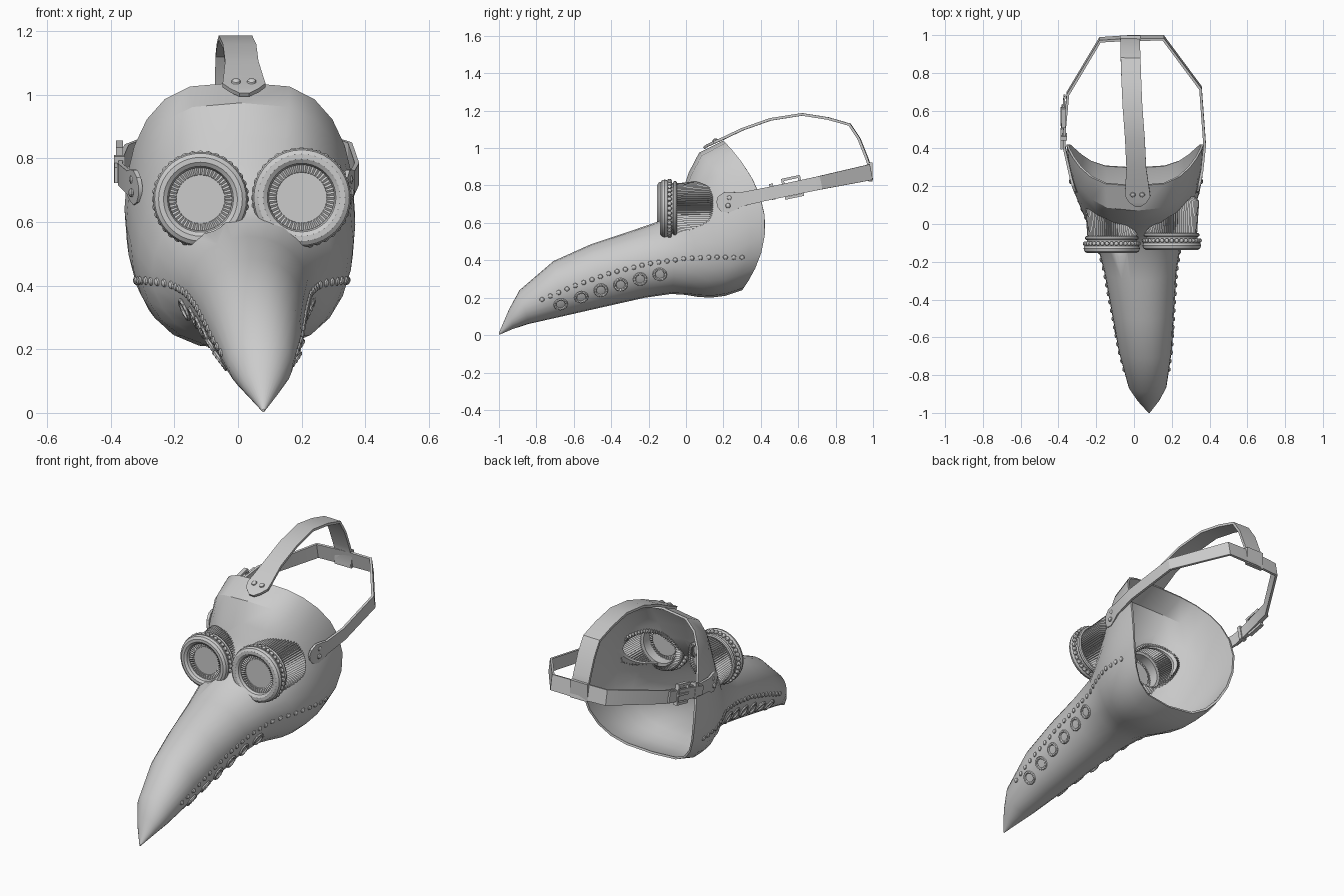
import bpy, bmesh, math
from mathutils import Vector, Matrix
from mathutils.bvhtree import BVHTree

if "Cube" in bpy.data.objects:
    bpy.data.objects.remove(bpy.data.objects["Cube"])

V = Vector


def add(name, bm, solid=0, offset=0):
    bmesh.ops.recalc_face_normals(bm, faces=bm.faces)
    me = bpy.data.meshes.new(name)
    bm.to_mesh(me)
    ob = bpy.data.objects.new(name, me)
    bpy.context.collection.objects.link(ob)
    if solid:
        m = ob.modifiers.new("thickness", 'SOLIDIFY')
        m.thickness, m.offset = solid, offset
    return ob


def loft(bm, rings, closed=True):
    n = len(rings[0])
    for a, b in zip(rings, rings[1:]):
        for i in range(n if closed else n - 1):
            j = (i + 1) % n
            bm.faces.new((a[i], a[j], b[j], b[i]))


def aim(loc, normal, scale=(1, 1, 1)):
    rot = V(normal).to_track_quat('Z', 'Y').to_matrix().to_4x4()
    return Matrix.Translation(loc) @ rot @ Matrix.Diagonal((*scale, 1))


def dome(bm, loc, normal, r, flat=0.7):
    bmesh.ops.create_uvsphere(bm, u_segments=10, v_segments=6, radius=r,
                              matrix=aim(loc, normal, (1, 1, flat)))


def lathe(bm, profile, matrix, seg=40):
    # closed profile of (radius, height) spun round local z
    rings = []
    for i in range(seg + 1):
        a = 2 * math.pi * (i % seg) / seg
        rings.append(rings[0] if i == seg else
                     [bm.verts.new(matrix @ V((r * math.cos(a), r * math.sin(a), h))) for r, h in profile])
    loft(bm, rings)


def circle(major, minor, h=0, n=10):
    return [(major + minor * math.cos(2 * math.pi * k / n),
             h + minor * math.sin(2 * math.pi * k / n)) for k in range(n)]


def box(bm, matrix, loc, size):
    bmesh.ops.create_cube(bm, size=1, matrix=matrix @ Matrix.Translation(loc) @ Matrix.Diagonal((*size, 1)))


def strap(name, pts, widths, across, thick=0.014):
    bm = bmesh.new()
    d = V(across).normalized()
    rows = [[bm.verts.new(V(p) + d * w / 2 * s) for s in (-1, 1)] for p, w in zip(pts, widths)]
    loft(bm, rows, closed=False)
    return add(name, bm, thick)


# Face and beak shell: top y,z / bottom y,z / half width / backward bow / roundness
RINGS = [
    (-1.0, .012, -.998, .002, .004, 0, 1), (-.945, .14, -.925, .033, .058, 0, 1),
    (-.89, .24, -.84, .06, .1, 0, .95), (-.71, .395, -.64, .105, .14, 0, .95),
    (-.51, .485, -.42, .155, .165, 0, .95), (-.3, .555, -.22, .2, .192, .01, .95),
    (-.14, .61, -.08, .22, .23, .04, .95), (-.07, .67, 0, .215, .29, .09, .85),
    (-.015, .78, .06, .205, .33, .14, .75), (.015, .87, .13, .2, .35, .18, .7),
    (.07, .975, .21, .21, .36, .2, .64), (.2, 1.04, .3, .24, .362, .17, .62)]
N = 24
bm = bmesh.new()
rings = []
for ty, tz, by, bz, w, bow, p in RINGS:
    cx = .005 + .075 * min(1, max(0, (.2 - (ty + by) / 2) / 1.2))
    ring = []
    for i in range(N):
        t = 2 * math.pi * i / N
        s, c = math.sin(t), math.cos(t)
        x = cx + math.copysign(w * abs(s) ** p, s) if abs(s) > 1e-6 else cx
        ring.append(bm.verts.new((x, (ty + by) / 2 + (ty - by) / 2 * c + bow * s * s,
                                  (tz + bz) / 2 + (tz - bz) / 2 * c)))
    rings.append(ring)
loft(bm, rings)
bm.faces.new(rings[0])
bmesh.ops.recalc_face_normals(bm, faces=bm.faces)
bvh = BVHTree.FromBMesh(bm)
mask = add("mask_shell", bm, .012, -1)


def on_side(side, y, z):
    loc, nor, _, _ = bvh.ray_cast(V((side, y, z)), V((-side, 0, 0)))
    if loc is None:
        return V((side * .36, y, z)), V((side, 0, 0))
    return loc, nor if nor.x * side > 0 else -nor


# Eye openings cut in the shell
EYES = [("left", -.118, -.116, .672, 1.0), ("right", .2, -.1, .677, 1.04)]
for side, ex, ey, ez, k in EYES:
    bpy.ops.mesh.primitive_cylinder_add(vertices=32, radius=.108, depth=.45,
                                        location=(ex, .03, ez), rotation=(math.pi / 2, 0, 0))
    cutter = bpy.context.object
    cutter.hide_render = True
    m = mask.modifiers.new("eye_hole", 'BOOLEAN')
    m.operation, m.object, m.solver = 'DIFFERENCE', cutter, 'EXACT'
bpy.context.view_layer.objects.active = mask
for m in list(mask.modifiers):
    bpy.ops.object.modifier_apply(modifier=m.name)
for ob in [o for o in bpy.data.objects if o.hide_render]:
    bpy.data.objects.remove(ob)

# Goggles
for side, ex, ey, ez, k in EYES:
    M = aim((ex, ey, ez), (0, -1, 0), (k, k, 1))   # local z points forward
    bm = bmesh.new()
    lathe(bm, circle(.124, .025, .014), M)
    add(side + "_goggle_rim", bm)
    bm = bmesh.new()
    lathe(bm, [(.132, .004), (.132, -.05), (.1, -.05), (.1, .004)], M)
    lathe(bm, circle(.131, .011, -.042, 8), M)
    add(side + "_goggle_barrel", bm)
    bm = bmesh.new()
    bmesh.ops.create_circle(bm, cap_ends=True, segments=32, radius=.078, matrix=M)
    add(side + "_lens", bm, .006)
    # toothed ring round the lens
    bm = bmesh.new()
    rows = []
    for r, h in ((.074, -.002), (.077, .008), (.102, .01), (.104, -.008)):
        rows.append([bm.verts.new(M @ V((r * math.cos(i * math.pi / 48), r * math.sin(i * math.pi / 48),
                                         h - .004 * (i % 2)))) for i in range(96)])
    loft(bm, rows)
    add(side + "_lens_ring", bm)
    # stud border
    bm = bmesh.new()
    for i in range(36):
        a = 2 * math.pi * i / 36
        d = V((math.cos(a), 0, math.sin(a)))
        dome(bm, V((ex, ey + .012, ez)) + d * .142 * k, d, .0125, .9)
    add(side + "_goggle_studs", bm)
    # gathered leather tube seated on the face
    bm = bmesh.new()
    rows = [[], [], [], []]
    F = 144
    for i in range(F):
        a = 2 * math.pi * i / F
        fold = .016 * (i % 2)
        d = V((math.cos(a), 0, math.sin(a)))
        c = V((ex, 0, ez))
        q = c + d * .13 * k
        hit = bvh.ray_cast(V((q.x, -1.5, q.z)), V((0, 1, 0)))[0]
        back = min(.12, max(-.05, hit.y if hit else .12))
        front = ey + .045
        for row, (r, y) in zip(rows, ((.113, front), (.118, (front + back) / 2), (.124, back), (.104, back + .025))):
            row.append(bm.verts.new(c + d * (r + fold) * k + V((0, y, 0))))
    loft(bm, rows)
    add(side + "_gathered_leather", bm)

# Seam rivets and breathing vents on both sides of the beak
SEAM = [(-.77, .19), (-.6, .262), (-.4, .333), (-.2, .382), (0, .41), (.15, .417), (.3, .415)]
VENTS = [(-.67, .165), (-.56, .203), (-.455, .24), (-.35, .27), (-.245, .3), (-.14, .325)]
for name, s in (("left", -1), ("right", 1)):
    bm = bmesh.new()
    for i in range(25):
        y = -.77 + 1.07 * i / 24
        a, b = next((p, q) for p, q in zip(SEAM, SEAM[1:]) if y <= q[0] + 1e-6)
        z = a[1] + (b[1] - a[1]) * (y - a[0]) / (b[0] - a[0])
        loc, nor = on_side(s, y, z)
        dome(bm, loc, nor, .0135)
    add(name + "_seam_rivets", bm)
    bm = bmesh.new()
    for y, z in VENTS:
        loc, nor = on_side(s, y, z)
        lathe(bm, circle(.031, .0075, .001, 6), aim(loc, nor), 16)
        for i in range(12):
            a = math.pi * i / 6
            dome(bm, aim(loc, nor) @ V((.031 * math.cos(a), .031 * math.sin(a), .005)), nor, .006)
    add(name + "_vents", bm)


# Band around the back of the head
def band_z(y):
    return .71 + .21 * (y - .22)


start = [(.168, .03), (.18, .08), (.215, .112), (.25, .1), (.29, .075)]
ends = {s: [on_side(s, y, band_z(y))[0] + V((s * .008, 0, 0)) for y, _ in start] for s in (1, -1)}
right = [(.374, .42), (.352, .72), (.155, .985)]
left = [(-.18, .975), (-.35, .69), (-.368, .5), (-.37, .41)]
mid = [V((x, y, band_z(y))) for x, y in right + [(-.02, .985)] + left]
tip_w = [w for _, w in start]
strap("head_band", ends[1] + mid + ends[-1][::-1],
      tip_w + [.07, .072, .085, .088, .085, .072, .07, .07] + tip_w[::-1], (0, -.2, 1))
strap("band_loose_end", [(x, y, band_z(y)) for x, y in ((-.384, .4), (-.383, .5), (-.368, .68))],
      [.05, .062, .062], (0, -.2, 1), .01)
bm = bmesh.new()
for s in (1, -1):
    for dy, dz in ((.01, .022), (.003, -.02)):
        loc, _ = on_side(s, .222 + dy, .712 + dz)
        dome(bm, loc + V((s * .015, 0, 0)), (s, 0, 0), .014)
add("band_rivets", bm)

# Buckle on the left of the band
bm = bmesh.new()
B = Matrix.Translation((-.373, .57, .79)) @ Matrix.Rotation(.21, 4, 'X')
for sgn in (-1, 1):
    box(bm, B, (0, sgn * .045, 0), (.022, .014, .11))
    box(bm, B, (0, 0, sgn * .05), (.022, .1, .014))
box(bm, B, (-.012, 0, 0), (.01, .1, .012))
box(bm, B, (0, -.11, 0), (.034, .022, .086))
add("buckle", bm)

# Strap over the crown
crown = [(.02, .095, 1.0), (.02, .115, 1.014), (.019, .15, 1.03), (.017, .2, 1.052), (.012, .3, 1.1),
         (.005, .45, 1.153), (-.008, .62, 1.18), (-.014, .76, 1.158), (-.018, .875, 1.125),
         (-.02, .925, 1.05), (-.02, .965, .95), (-.02, .982, .9), (-.02, .98, .835)]
strap("crown_strap", crown, [.03, .09, .135, .125] + [.105] * 9, (1, -.03, 0))
bm = bmesh.new()
for x in (-.006, .043):
    dome(bm, (x, .155, 1.041), (0, -.5, .86), .015)
add("crown_rivets", bm)
bm = bmesh.new()
box(bm, Matrix.Translation((-.02, .986, .872)), (0, 0, 0), (.108, .022, .1))
add("crown_strap_loop", bm)

# Bake thickness, then shade
bpy.ops.object.select_all(action='SELECT')
bpy.context.view_layer.objects.active = mask
bpy.ops.object.convert(target='MESH')
bpy.ops.object.shade_smooth_by_angle(angle=math.radians(30))
